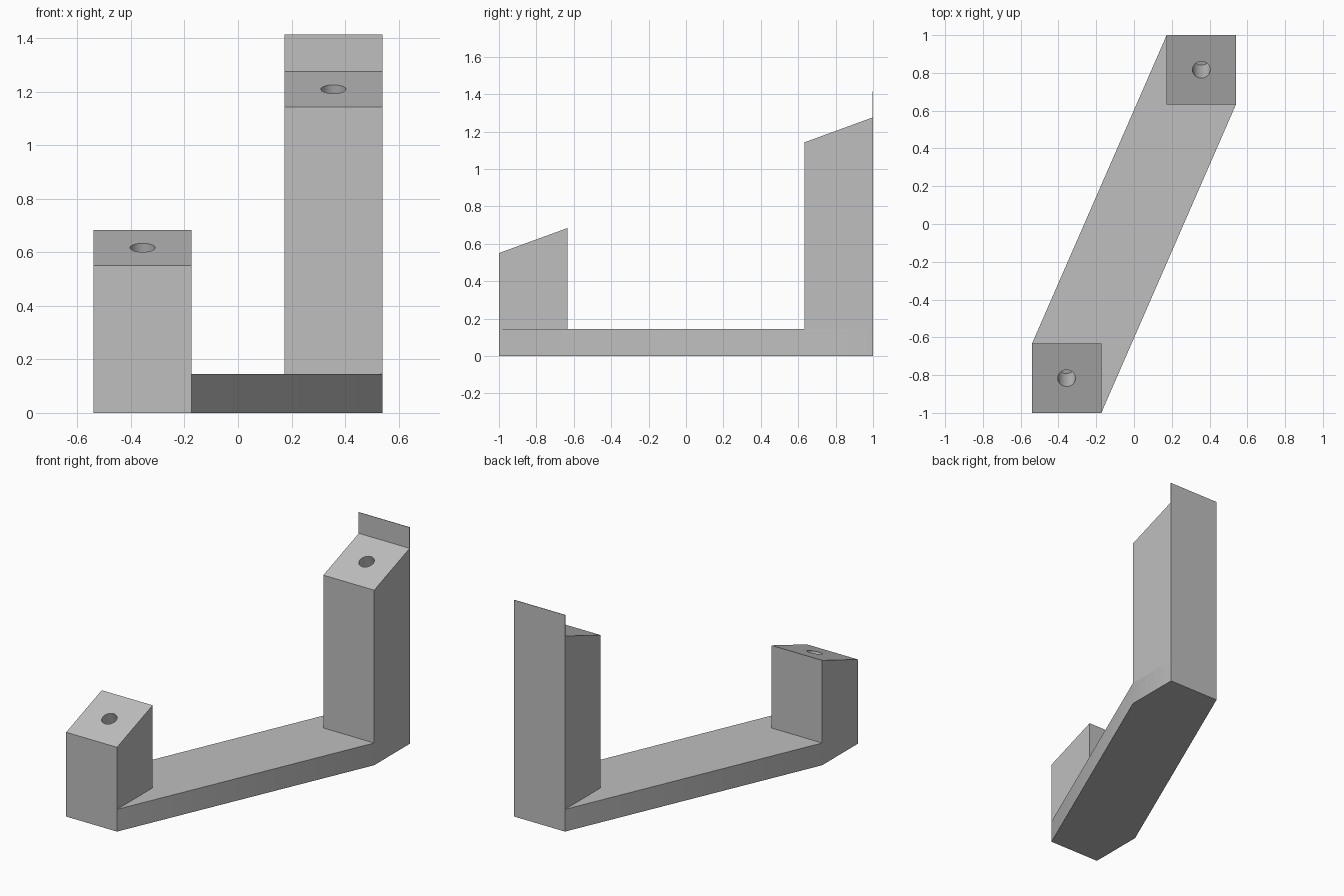
import bpy
import bmesh
import math
from mathutils import Matrix, Vector

cube = bpy.data.objects.get("Cube")
if cube:
    bpy.data.objects.remove(cube, do_unlink=True)

# One plain grey for the whole bracket
grey = bpy.data.materials.new("light_grey")
grey.use_nodes = True
colour = (0.52, 0.52, 0.52, 1)
grey.diffuse_color = colour
grey.node_tree.nodes["Principled BSDF"].inputs["Base Color"].default_value = colour

HALF_X, SIZE, BASE_H = 0.54, 0.367, 0.145
RISE = 0.134
SLOPE = math.atan2(RISE, SIZE)
HOLE_R, HOLE_DEPTH = 0.047, 0.2


def finish(bm, name):
    bmesh.ops.recalc_face_normals(bm, faces=bm.faces)
    mesh = bpy.data.meshes.new(name)
    bm.to_mesh(mesh)
    bm.free()
    obj = bpy.data.objects.new(name, mesh)
    bpy.context.collection.objects.link(obj)
    mesh.materials.append(grey)
    return obj


def activate(obj):
    bpy.ops.object.select_all(action='DESELECT')
    obj.select_set(True)
    bpy.context.view_layer.objects.active = obj


def smooth(obj):
    activate(obj)
    bpy.ops.object.shade_smooth_by_angle(angle=math.radians(30))


def extrude_profile(name, points, offset):
    bm = bmesh.new()
    face = bm.faces.new([bm.verts.new(p) for p in points])
    result = bmesh.ops.extrude_face_region(bm, geom=[face])
    moved = [v for v in result["geom"] if isinstance(v, bmesh.types.BMVert)]
    bmesh.ops.translate(bm, verts=moved, vec=offset)
    return finish(bm, name)


def post(name, x0, y0, low):
    """Square post with a sloped top and a blind hole square to the slope."""
    y1, high = y0 + SIZE, low + RISE
    side = [(x0, y0, BASE_H), (x0, y1, BASE_H), (x0, y1, high), (x0, y0, low)]
    obj = extrude_profile(name, side, (SIZE, 0, 0))

    # Drill the hole
    centre = Vector((x0 + SIZE / 2, (y0 + y1) / 2, (low + high) / 2))
    bm = bmesh.new()
    bmesh.ops.create_cone(bm, cap_ends=True, segments=32, radius1=HOLE_R,
                          radius2=HOLE_R, depth=2 * HOLE_DEPTH,
                          matrix=Matrix.Translation(centre) @ Matrix.Rotation(SLOPE, 4, 'X'))
    cutter = finish(bm, name + "_drill")
    cutter.hide_render = True
    cut = obj.modifiers.new("hole", 'BOOLEAN')
    cut.operation, cut.solver, cut.object = 'DIFFERENCE', 'EXACT', cutter
    activate(obj)
    bpy.ops.object.modifier_apply(modifier=cut.name)
    bpy.data.objects.remove(cutter, do_unlink=True)
    smooth(obj)


# Slanted base bar: half the outline, repeated by a half turn
half = [(-HALF_X, -1), (SIZE - HALF_X, -1), (HALF_X, 1 - SIZE)]
outline = half + [(-x, -y) for x, y in half]
base = extrude_profile("base_bar", [(x, y, 0) for x, y in outline], (0, 0, BASE_H))
smooth(base)

# Short front post and tall rear post
post("front_post", -HALF_X, -1, 0.55)
post("rear_post", HALF_X - SIZE, 1 - SIZE, 1.142)

# Thin upright lip along the back of the rear post
LIP = 0.003
x0, x1, z0, z1 = HALF_X - SIZE, HALF_X, 1.142 + RISE, 1.413
extrude_profile("rear_lip", [(x0, 1, z0), (x1, 1, z0), (x1, 1, z1), (x0, 1, z1)],
                (0, -LIP, 0))
